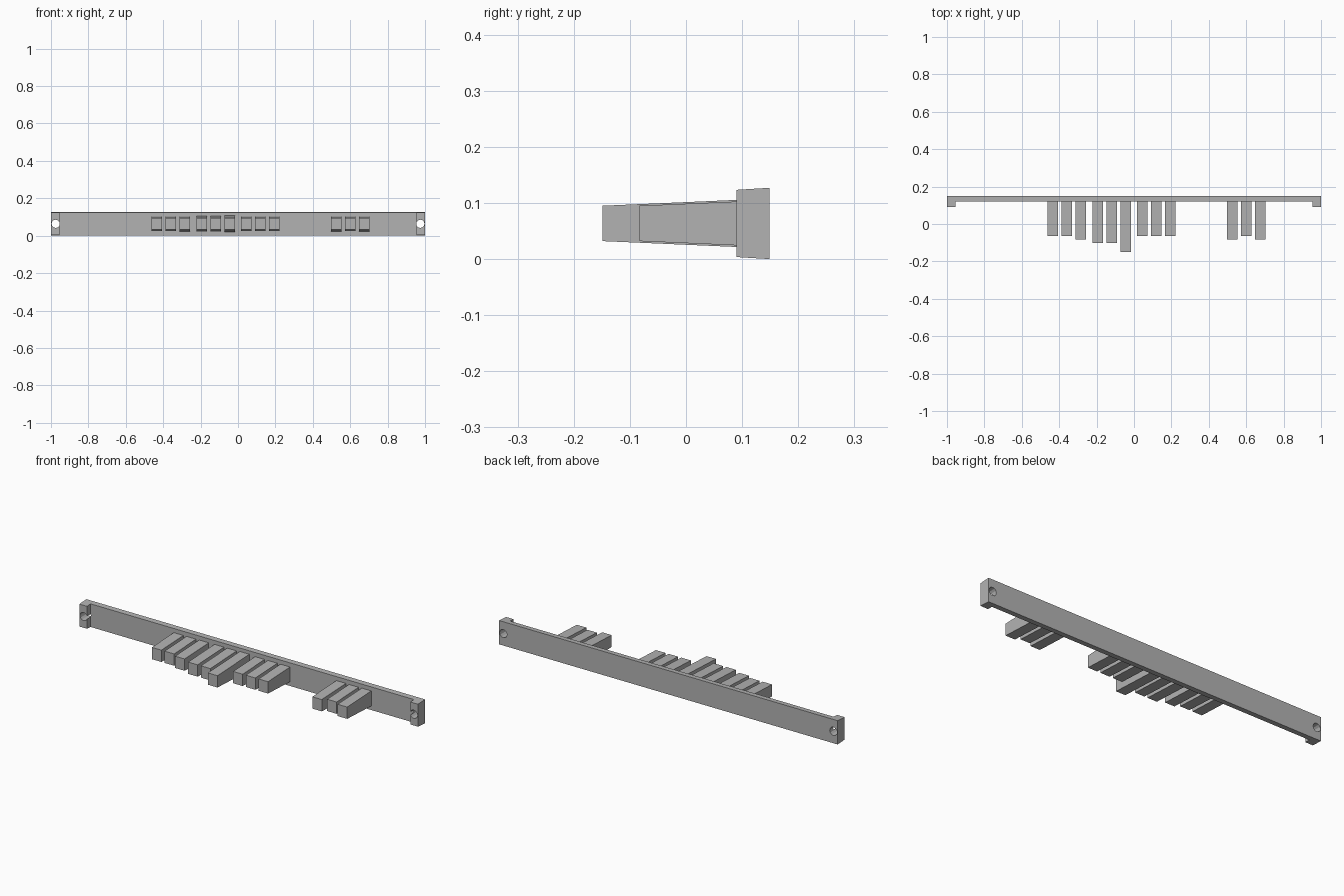
import bpy, bmesh, math
from mathutils import Matrix

cube = bpy.data.objects.get("Cube")
if cube:
    bpy.data.objects.remove(cube, do_unlink=True)

MID_Z = 0.0635      # centre height
BACK_Y = 0.149      # back of the rail
RAIL_Y = 0.12       # front of the rail, where the teeth start
DRAFT = math.tan(math.radians(2.5))

grey = bpy.data.materials.new("plain grey")
grey.use_nodes = True
colour = (0.45, 0.45, 0.45, 1)
grey.diffuse_color = colour
grey.node_tree.nodes["Principled BSDF"].inputs["Base Color"].default_value = colour


def prism(name, outline, half_height):
    """Extrude a plan outline in z; half_height(y) gives the draft."""
    bm = bmesh.new()
    low = [bm.verts.new((x, y, MID_Z - half_height(y))) for x, y in outline]
    high = [bm.verts.new((x, y, MID_Z + half_height(y))) for x, y in outline]
    bm.faces.new(low)
    bm.faces.new(high)
    n = len(outline)
    for i in range(n):
        j = (i + 1) % n
        bm.faces.new((low[i], low[j], high[j], high[i]))
    bmesh.ops.recalc_face_normals(bm, faces=bm.faces)
    # Split the concave caps cleanly
    bmesh.ops.triangulate(bm, faces=[f for f in bm.faces if len(f.verts) > 4])
    return finish(name, bm)


def finish(name, bm):
    mesh = bpy.data.meshes.new(name)
    bm.to_mesh(mesh)
    bm.free()
    mesh.materials.append(grey)
    obj = bpy.data.objects.new(name, mesh)
    bpy.context.collection.objects.link(obj)
    return obj


# Rail with a mounting pad at each end
half_plan = [(1, BACK_Y), (1, 0.09), (0.955, 0.09), (0.955, RAIL_Y)]
plan = half_plan + [(-x, y) for x, y in reversed(half_plan)]
rail = prism("rail", plan, lambda y: MID_Z - (BACK_Y - y) * DRAFT * 1.4)

# Screw holes through both pads
bm = bmesh.new()
for side in (-1, 1):
    place = Matrix.Translation((side * 0.975, RAIL_Y, MID_Z)) @ Matrix.Rotation(math.pi / 2, 4, "X")
    bmesh.ops.create_cone(bm, cap_ends=True, segments=12, radius1=0.022,
                          radius2=0.022, depth=0.2, matrix=place)
cutter = finish("screw_hole_cutter", bm)
cutter.hide_render = True
cutter.hide_set(True)
cut = rail.modifiers.new("screw holes", "BOOLEAN")
cut.object = cutter
cut.solver = "EXACT"

# Groups of three tapered teeth: middle position and each tip
groups = {
    -0.36: (-0.065, -0.065, -0.083),
    -0.12: (-0.102, -0.102, -0.149),
    0.12: (-0.065, -0.065, -0.065),
    0.60: (-0.083, -0.065, -0.083),
}
for middle, tips in groups.items():
    for i, tip in enumerate(tips):
        x = middle + (i - 1) * 0.075
        w = 0.028
        plan = [(x - w, tip), (x + w, tip), (x + w, RAIL_Y), (x - w, RAIL_Y)]
        prism("tooth", plan, lambda y: 0.0315 + (y - tip) * DRAFT)
